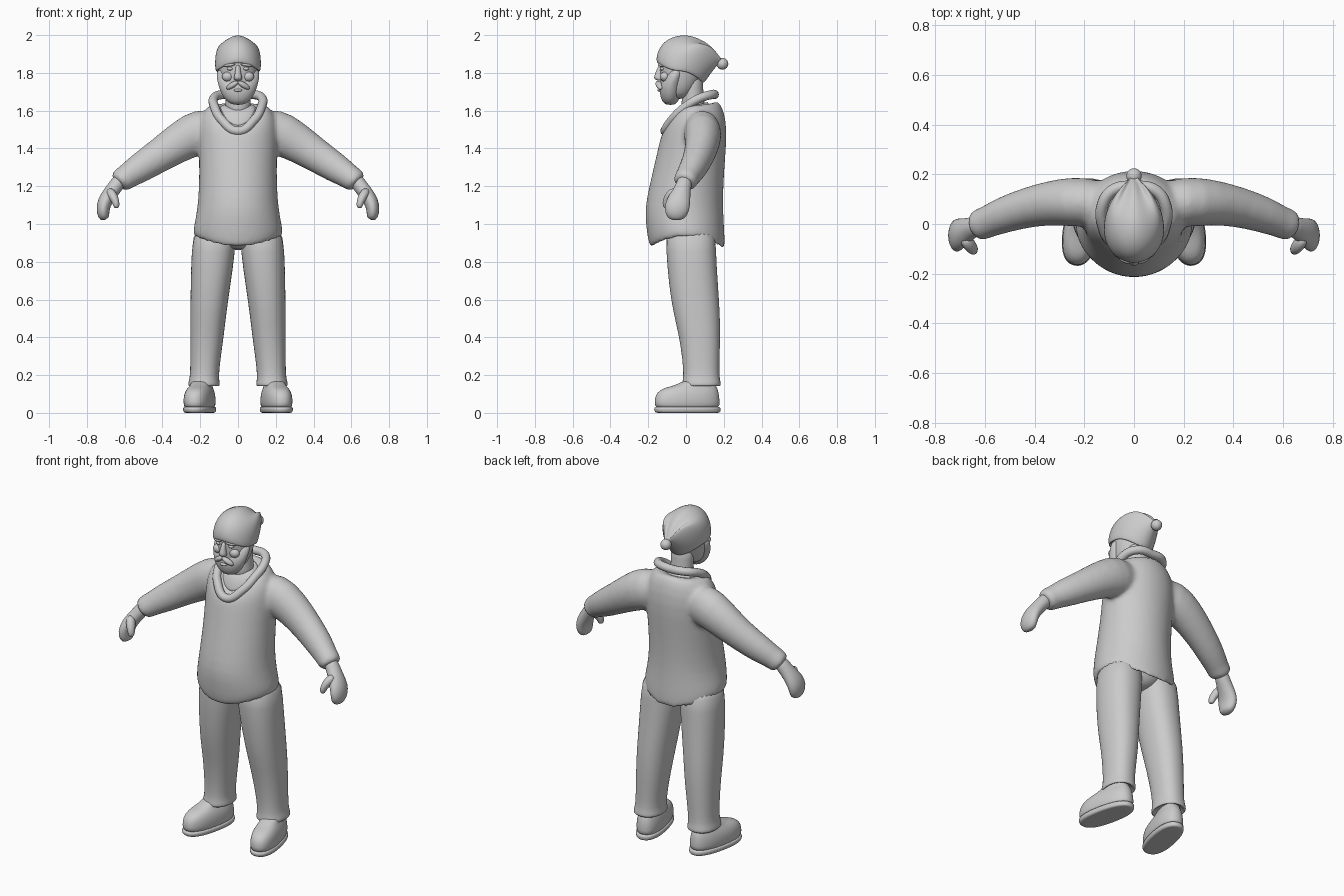
import bpy, bmesh
from math import sin, cos, pi, radians
from mathutils import Vector, Matrix

def sp(v, p):
    return (1 if v >= 0 else -1) * abs(v) ** (2 / p)

def skin(bm, rings):
    """Bridge rings of points and cap both ends."""
    vs = [[bm.verts.new(p) for p in r] for r in rings]
    n = len(vs[0])
    for a, b in zip(vs, vs[1:]):
        for i in range(n):
            bm.faces.new((a[i], a[(i + 1) % n], b[(i + 1) % n], b[i]))
    bm.faces.new(vs[0][::-1])
    bm.faces.new(vs[-1])

def stack(rows, n=24, p=2.0):
    """Upright rings: (rx, y front, y back, z front, z side, z back[, centre x])."""
    out = []
    for r in rows:
        rx, yf, yb, zf, zs, zb = r[:6]
        cx = r[6] if len(r) > 6 else 0
        ring = []
        for i in range(n):
            a = 2 * pi * i / n
            s = sin(a)
            z = zs + ((zb if s > 0 else zf) - zs) * s * s
            ring.append((cx + rx * sp(cos(a), p), (yf + yb) / 2 + (yb - yf) / 2 * sp(s, p), z))
        out.append(ring)
    return out

def tube(path, n=16, side=1):
    """Rings across a path: (x, y, z, radius along y, radius across)."""
    pts = [Vector((q[0] * side, q[1], q[2])) for q in path]
    out = []
    for i, q in enumerate(path):
        t = (pts[min(i + 1, len(pts) - 1)] - pts[max(i - 1, 0)]).normalized()
        v = t.cross(Vector((0, 1, 0))).normalized()
        u = v.cross(t)
        out.append([pts[i] + u * q[3] * cos(2 * pi * k / n) + v * q[4] * sin(2 * pi * k / n) for k in range(n)])
    return out

def finish(name, bm, mirror=False, sub=1):
    bmesh.ops.recalc_face_normals(bm, faces=bm.faces)
    me = bpy.data.meshes.new(name)
    bm.to_mesh(me)
    bm.free()
    for f in me.polygons:
        f.use_smooth = True
    ob = bpy.data.objects.new(name, me)
    bpy.context.collection.objects.link(ob)
    if mirror:
        ob.modifiers.new("mirror", 'MIRROR').use_mirror_merge = False
    if sub:
        m = ob.modifiers.new("smooth", 'SUBSURF')
        m.levels = m.render_levels = sub
    return ob

def part(name, *shells, mirror=False, sub=1, mat=None):
    bm = bmesh.new()
    for s in shells:
        skin(bm, s)
    if mat:
        bm.transform(mat)
    return finish(name, bm, mirror, sub)

def blob(name, loc, size, rot=(0, 0, 0), mirror=False):
    bm = bmesh.new()
    bmesh.ops.create_uvsphere(bm, u_segments=20, v_segments=12, radius=1)
    m = Matrix.Translation(loc)
    for ang, ax in zip(rot, 'XYZ'):
        m = m @ Matrix.Rotation(radians(ang), 4, ax)
    bm.transform(m @ Matrix.Diagonal((*size, 1)))
    return finish(name, bm, mirror, 0)

def flat(rx, yf, yb, z, cx=0):
    return (rx, yf, yb, z, z, z, cx)

# Sweater: torso and sleeves fused into one skin
torso = stack([
    flat(.17, -.12, .14, .98), (.212, -.165, .188, .90, .945, .885), (.225, -.182, .2, .87, .925, .853),
    (.24, -.2, .208, .895, .948, .88), flat(.234, -.212, .202, .99), flat(.215, -.22, .197, 1.08),
    flat(.207, -.195, .198, 1.2), flat(.206, -.16, .208, 1.35), (.215, -.137, .22, 1.45, 1.48, 1.5),
    (.2, -.125, .2, 1.485, 1.58, 1.61), (.145, -.108, .168, 1.5, 1.645, 1.66),
    (.1, -.075, .13, 1.515, 1.615, 1.63)], 32)
sleeve = [(.08, .08, 1.49, .08, .1), (.2, .088, 1.495, .105, .128), (.3, .09, 1.44, .095, .108),
          (.42, .07, 1.36, .082, .09), (.53, .035, 1.29, .074, .08), (.59, .008, 1.25, .064, .066),
          (.612, 0, 1.235, .066, .066), (.632, -.006, 1.22, .062, .06), (.637, -.008, 1.215, .045, .045)]
sweater = part("sweater", torso, tube(sleeve, 20, 1), tube(sleeve, 20, -1), sub=1)
rm = sweater.modifiers.new("fuse", 'REMESH')
rm.mode, rm.voxel_size, rm.use_smooth_shade = 'VOXEL', .012, True
sm = sweater.modifiers.new("relax", 'SMOOTH')
sm.factor, sm.iterations = .5, 8

# Rolled V collar
half = [(.085, .135, 1.685), (.128, .07, 1.665), (.122, -.01, 1.615), (.085, -.075, 1.55)]
loop = [(0, .15, 1.685)] + half + [(0, -.112, 1.492)] + [(-x, y, z) for x, y, z in half[::-1]]
cu = bpy.data.curves.new("collar", 'CURVE')
cu.dimensions, cu.bevel_depth, cu.bevel_resolution = '3D', .024, 4
spl = cu.splines.new('BEZIER')
spl.bezier_points.add(len(loop) - 1)
spl.use_cyclic_u = True
for bp, c in zip(spl.bezier_points, loop):
    bp.co = c
    bp.handle_left_type = bp.handle_right_type = 'AUTO'
bpy.context.collection.objects.link(bpy.data.objects.new("collar", cu))

# Undershirt and neck
part("undershirt", stack([(.11, -.085, .13, 1.48, 1.58, 1.6), (.105, -.075, .125, 1.53, 1.61, 1.63),
                          (.078, -.042, .115, 1.6, 1.635, 1.65), (.066, -.03, .1, 1.6, 1.625, 1.64)]))
part("neck", stack([flat(.075, -.035, .115, 1.56), flat(.066, -.022, .098, 1.64),
                    flat(.066, -.02, .09, 1.72), flat(.075, -.04, .09, 1.8)]))

# Head, beard and face
part("head", stack([flat(.045, -.1, 0, 1.66), flat(.08, -.125, .04, 1.69), flat(.097, -.14, .075, 1.75),
                    flat(.104, -.137, .09, 1.8), flat(.106, -.142, .1, 1.85), flat(.1, -.13, .1, 1.92)]))
part("beard", stack([flat(.025, -.105, -.06, 1.63), flat(.062, -.128, -.04, 1.648), flat(.09, -.14, -.025, 1.69),
                     flat(.105, -.142, -.015, 1.735), flat(.115, -.118, -.005, 1.775),
                     flat(.115, -.085, .005, 1.84)]))
part("nose", stack([flat(.012, -.15, -.12, 1.758), flat(.024, -.168, -.12, 1.766), flat(.022, -.172, -.12, 1.78),
                    flat(.014, -.158, -.12, 1.81), flat(.012, -.145, -.12, 1.845)], 12))
blob("moustache", (.03, -.142, 1.735), (.038, .017, .015), (0, 32, 15), True)
blob("lower_lip", (0, -.142, 1.708), (.022, .01, .008))
blob("cheek", (.055, -.112, 1.78), (.03, .025, .026), mirror=True)
blob("eye", (.042, -.126, 1.822), (.017, .012, .009), mirror=True)
blob("eyebrow", (.045, -.131, 1.842), (.034, .014, .009), (0, 8, 22), True)

# Drooping knitted hat with bobble
part("hat", stack([
    (.1, -.13, .075, 1.87, 1.83, 1.77), (.112, -.148, .085, 1.85, 1.805, 1.748),
    (.121, -.157, .097, 1.858, 1.815, 1.745), (.123, -.158, .118, 1.89, 1.85, 1.775),
    (.12, -.138, .14, 1.945, 1.905, 1.805), (.103, -.085, .16, 1.99, 1.95, 1.83),
    (.074, 0, .174, 2.006, 1.96, 1.845), (.047, .08, .183, 1.98, 1.935, 1.85),
    (.024, .145, .192, 1.932, 1.895, 1.852), (.012, .17, .193, 1.895, 1.875, 1.855)]), sub=2)
blob("bobble", (0, .193, 1.848), (.031, .031, .031))

# Mitten hands with thumbs
part("hand", tube([(.61, .0, 1.25, .04, .04), (.645, -.012, 1.205, .041, .04), (.675, -.025, 1.165, .05, .04),
                   (.706, -.04, 1.12, .066, .04), (.716, -.05, 1.075, .067, .036),
                   (.711, -.052, 1.04, .054, .031), (.703, -.052, 1.022, .03, .018)]), mirror=True)
part("thumb", tube([(.685, -.05, 1.18, .025, .025), (.662, -.085, 1.15, .03, .026), (.648, -.1, 1.12, .025, .021),
                    (.643, -.105, 1.095, .021, .017), (.643, -.105, 1.083, .01, .009)], 12), mirror=True)

# Trousers
part("trouser_leg", stack([
    flat(.06, .01, .15, .17, .18), flat(.076, -.012, .175, .138, .18), flat(.085, -.022, .186, .145, .18),
    flat(.083, -.02, .184, .165, .18), flat(.076, -.014, .177, .19, .178), flat(.08, -.018, .178, .28, .173),
    flat(.09, -.04, .182, .42, .163), flat(.096, -.068, .18, .53, .157), flat(.106, -.092, .17, .68, .145),
    flat(.117, -.106, .158, .86, .13), flat(.112, -.11, .16, 1.0, .12)], 24, 2.25), mirror=True)
part("trouser_seat", stack([flat(.03, -.05, .1, .86), flat(.13, -.09, .14, .9), flat(.19, -.12, .16, .96),
                            flat(.19, -.12, .15, 1.02)]))

# Shoes turned outwards, with soles
turn = Matrix.Translation((.203, .008, 0)) @ Matrix.Rotation(radians(12), 4, 'Z')
part("shoe", stack([
    flat(.068, -.17, .168, .02), flat(.074, -.178, .174, .04), flat(.076, -.178, .173, .075),
    flat(.07, -.165, .168, .11), flat(.058, -.125, .16, .134), flat(.052, -.06, .15, .146),
    flat(.05, -.01, .14, .18)], 24, 2.4), mirror=True, mat=turn)
part("shoe_sole", stack([
    flat(.06, -.155, .16, 0), flat(.072, -.172, .176, 0), flat(.078, -.181, .179, .012),
    flat(.078, -.181, .179, .028), flat(.07, -.172, .172, .036)], 24, 2.4), mirror=True, mat=turn)
